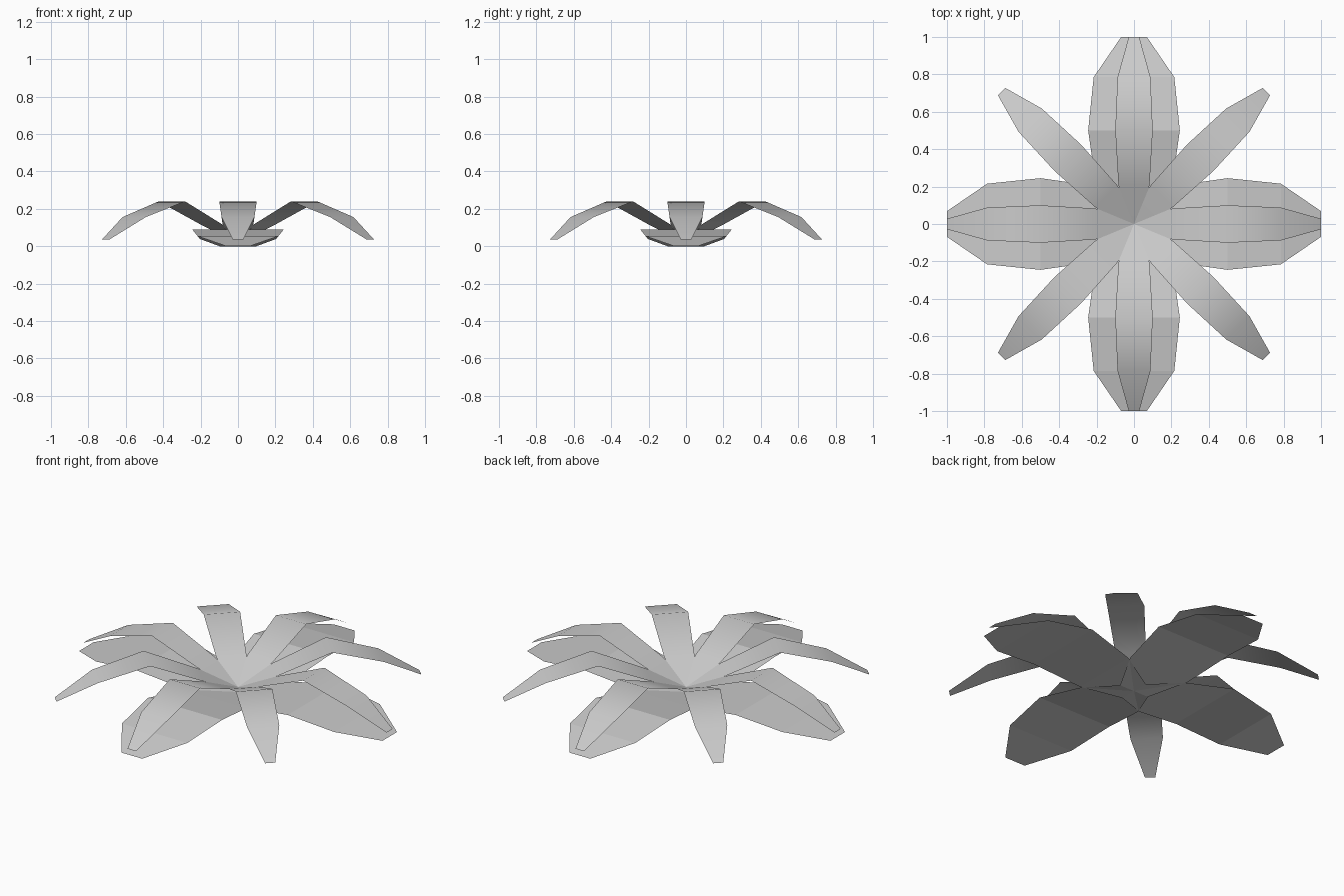
import bpy
import math

cube = bpy.data.objects.get("Cube")
if cube:
    bpy.data.objects.remove(cube, do_unlink=True)

# Single leaf colour
grey = bpy.data.materials.new("leaf grey")
grey.use_nodes = True
colour = (0.6, 0.6, 0.6, 1)
grey.diffuse_color = colour
grey.node_tree.nodes["Principled BSDF"].inputs["Base Color"].default_value = colour

# Leaf outline: distance from centre, half width, rise (both as fractions)
PROFILE = [(0, 0.4, 0), (0.21, 0.83, 0.43), (0.5, 1, 1), (0.785, 0.88, 0.6), (1, 0.28, 0.03)]


def leaf(name, angle, half_width, base, rise, smooth):
    """A flat-section strip arching outwards along +x, turned about z."""
    verts = [(r, side * w * half_width, base + h * rise)
             for r, w, h in PROFILE for side in (-1, 1)]
    faces = [(i, i + 2, i + 3, i + 1) for i in range(0, len(verts) - 2, 2)]
    mesh = bpy.data.meshes.new(name)
    mesh.from_pydata(verts, [], faces)
    mesh.materials.append(grey)
    for face in mesh.polygons:
        face.use_smooth = smooth
    obj = bpy.data.objects.new(name, mesh)
    obj.rotation_euler.z = angle
    bpy.context.collection.objects.link(obj)


# Broad lower leaves
for i in range(4):
    leaf(f"broad_leaf_{i + 1}", i * math.pi / 2, 0.245, 0, 0.09, False)

# Narrow upper leaves
for i in range(8):
    leaf(f"narrow_leaf_{i + 1}", i * math.pi / 4, 0.1, 0.03, 0.21, True)
